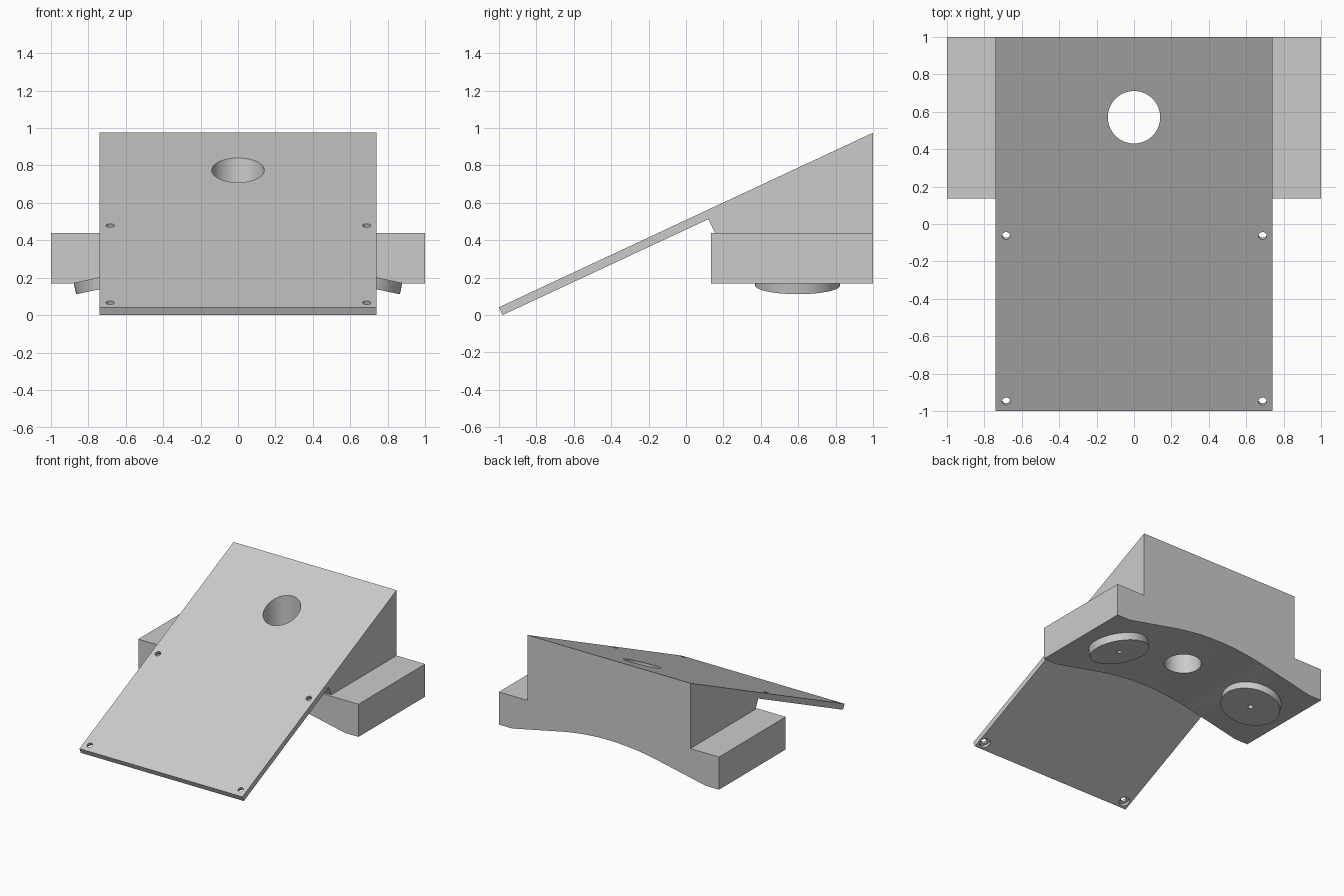
import bpy, math
from mathutils import Vector, Matrix

default = bpy.data.objects.get("Cube")
if default:
    bpy.data.objects.remove(default, do_unlink=True)

grey = bpy.data.materials.new("light grey")
grey.use_nodes = True
COLOUR = (0.6, 0.6, 0.6, 1)
grey.diffuse_color = COLOUR
grey.node_tree.nodes["Principled BSDF"].inputs["Base Color"].default_value = COLOUR


def extrude(name, profile, start, end, axis):
    """Prism from a 2D profile, extruded along x (profile yz) or y (profile xz)."""
    def place(p, d):
        return (d, p[0], p[1]) if axis == "x" else (p[0], d, p[1])
    n = len(profile)
    verts = [place(p, d) for d in (start, end) for p in profile]
    faces = [list(range(n)), list(range(n, 2 * n))]
    faces += [(i, (i + 1) % n, n + (i + 1) % n, n + i) for i in range(n)]
    mesh = bpy.data.meshes.new(name)
    mesh.from_pydata(verts, [], faces)
    obj = bpy.data.objects.new(name, mesh)
    bpy.context.collection.objects.link(obj)
    mesh.materials.append(grey)
    select(obj)
    bpy.ops.object.mode_set(mode="EDIT")
    bpy.ops.mesh.select_all(action="SELECT")
    bpy.ops.mesh.normals_make_consistent(inside=False)
    bpy.ops.object.mode_set(mode="OBJECT")
    return obj


def select(obj):
    bpy.ops.object.select_all(action="DESELECT")
    obj.select_set(True)
    bpy.context.view_layer.objects.active = obj


def cylinder(name, centre, radius, depth, axis=(0, 0, 1), sides=48):
    bpy.ops.mesh.primitive_cylinder_add(vertices=sides, radius=radius, depth=depth)
    obj = bpy.context.object
    obj.name = name
    turn = Vector((0, 0, 1)).rotation_difference(Vector(axis)).to_matrix().to_4x4()
    obj.matrix_world = Matrix.Translation(centre) @ turn
    obj.data.materials.append(grey)
    return obj


def boolean(obj, tool, operation):
    select(obj)
    mod = obj.modifiers.new("boolean", "BOOLEAN")
    mod.operation, mod.object, mod.solver = operation, tool, "EXACT"
    bpy.context.view_layer.update()
    bpy.ops.object.modifier_apply(modifier=mod.name)
    bpy.data.objects.remove(tool, do_unlink=True)


def smooth(obj):
    select(obj)
    bpy.ops.object.shade_smooth_by_angle(angle=math.radians(30))


# Sloping board with the wedge body behind it
rise = (0.975 - 0.042) / 2
wedge = [(-1, 0.042), (-0.981, 0), (0.12, 0.513), (0.155, 0.438),
         (0.155, 0.38), (1, 0.38), (1, 0.975)]
body = extrude("sloping_board_and_body", wedge, -0.74, 0.74, "x")

# Wide base with flat ends, sloping flanks and an arched middle underneath
TILT, FLAT, ARC = 0.21, 0.88, 0.44


def underside(x):
    x = abs(x)
    if x >= FLAT:
        return 0.17
    if x >= ARC:
        return 0.17 + (FLAT - x) * TILT
    return 0.17 + (FLAT - ARC) * TILT + TILT * (ARC ** 2 - x ** 2) / (2 * ARC)


steps = [ARC * (i / 12 - 1) for i in range(25)]
xs = [-1, -FLAT] + steps + [FLAT, 1]
base = extrude("base", [(x, underside(x)) for x in xs] + [(1, 0.438), (-1, 0.438)],
               0.135, 1, "y")
boolean(body, base, "UNION")

# Vertical hole through everything
boolean(body, cylinder("hole_cutter", (0, 0.57, 0.5), 0.14, 2, sides=64), "DIFFERENCE")

# Screw holes square to the board, recessed from below
normal = Vector((0, -rise, 1)).normalized()
for x in (-0.683, 0.687):
    for y in (-0.947, -0.063):
        top = Vector((x, y, 0.042 + (y + 1) * rise))
        boolean(body, cylinder("screw_cutter", top, 0.022, 0.2, normal, 24), "DIFFERENCE")
        boolean(body, cylinder("recess_cutter", top - normal * 0.062, 0.042, 0.08,
                               normal, 24), "DIFFERENCE")
smooth(body)

# Round feet on the sloping flanks, each with a small centre hole
for side, label in ((1, "left"), (-1, "right")):
    axis = Vector((side * TILT, 0, 1)).normalized()
    centre = Vector((side * 0.655, 0.597, underside(0.655))) - axis * 0.02
    foot = cylinder(label + "_foot", centre, 0.227, 0.08, axis, 64)
    boolean(foot, cylinder("pilot_cutter", centre, 0.02, 0.3, axis, 24), "DIFFERENCE")
    smooth(foot)
